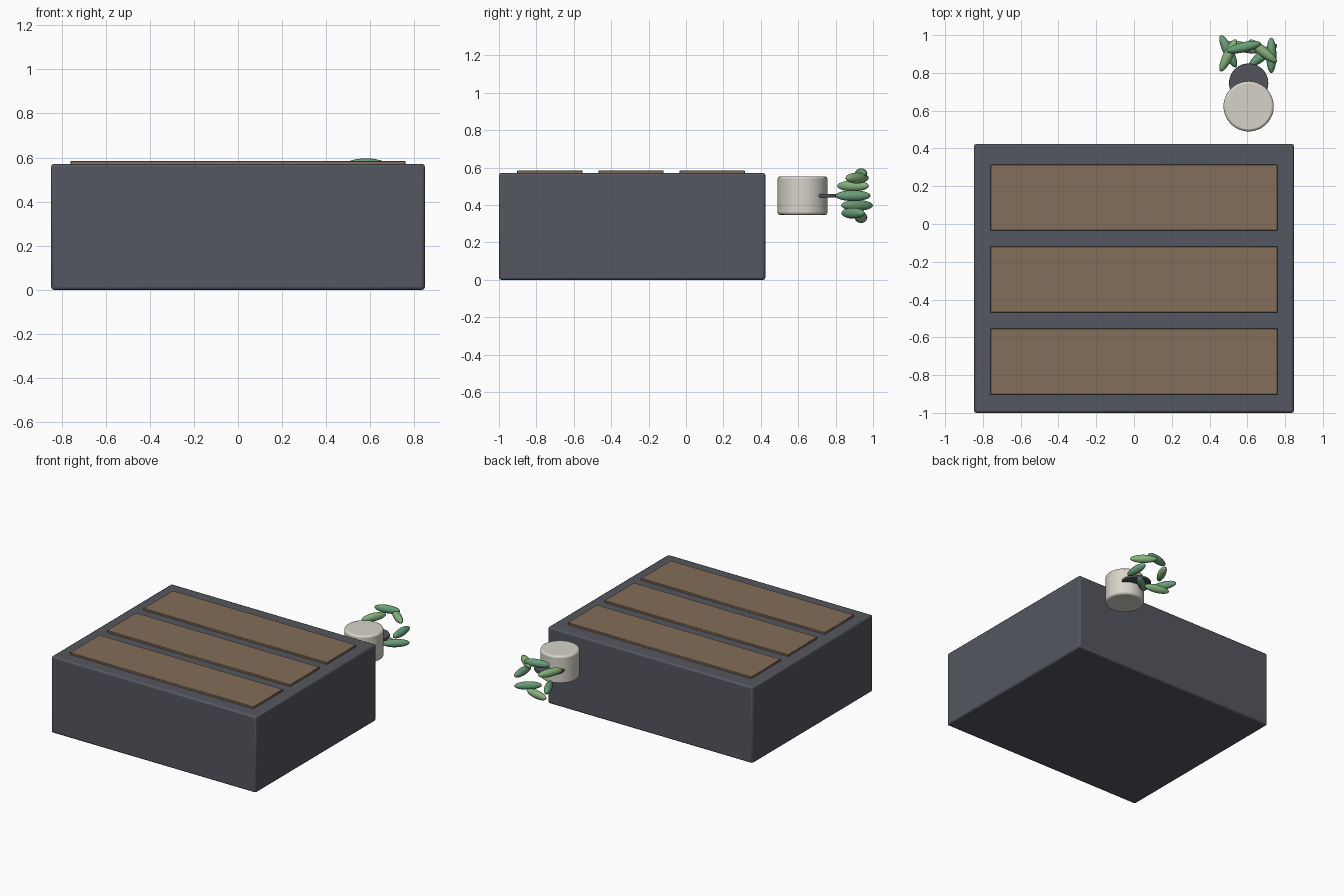
import bpy, math

if "Cube" in bpy.data.objects:
    bpy.data.objects.remove(bpy.data.objects["Cube"])


def material(name, rgb):
    m = bpy.data.materials.new(name)
    m.diffuse_color = (*rgb, 1)
    m.use_nodes = True
    m.node_tree.nodes["Principled BSDF"].inputs["Base Color"].default_value = m.diffuse_color
    return m


DARK = material("charcoal", (0.09, 0.095, 0.115))
WOOD = material("wood", (0.23, 0.155, 0.10))
CERAMIC = material("ceramic", (0.68, 0.65, 0.58))
SOIL = material("soil", (0.085, 0.09, 0.105))
GREENS = [material("leaf_green", (0.14, 0.34, 0.19)),
          material("leaf_light", (0.24, 0.45, 0.20))]


def finish(name, mat, bevel=0.0, segments=2):
    ob = bpy.context.object
    ob.name = name
    ob.data.materials.append(mat)
    bpy.ops.object.transform_apply(location=False, rotation=False, scale=True)
    if bevel:
        mod = ob.modifiers.new("bevel", "BEVEL")
        mod.width = bevel
        mod.segments = segments
        mod.limit_method = 'ANGLE'
    bpy.ops.object.shade_smooth_by_angle(angle=math.radians(35))
    return ob


def box(name, lo, hi, mat, bevel, segments=2):
    centre = [(a + b) / 2 for a, b in zip(lo, hi)]
    bpy.ops.mesh.primitive_cube_add(size=1, location=centre)
    bpy.context.object.scale = [b - a for a, b in zip(lo, hi)]
    return finish(name, mat, bevel, segments)


def disc(name, centre, radius, depth, mat, bevel):
    bpy.ops.mesh.primitive_cylinder_add(vertices=48, radius=radius, depth=depth,
                                        location=centre)
    return finish(name, mat, bevel)


# Main body
box("body", (-0.847, -1.0, 0), (0.847, 0.424, 0.571), DARK, 0.012)

# Three wooden panels on the top
for i in range(3):
    y = -0.728 + 0.434 * i
    box(f"top_panel_{i + 1}", (-0.76, y - 0.175, 0.562), (0.76, y + 0.175, 0.585),
        WOOD, 0.003, 1)

# Plant pot behind the body, with its soil disc
PX, PZ = 0.607, 0.450
disc("plant_pot", (PX, 0.623, PZ), 0.133, 0.206, CERAMIC, 0.012)
disc("pot_soil", (PX, 0.746, PZ), 0.104, 0.018, SOIL, 0.002)

# Ring of seven leaves, each turned by its ring angle
for i in range(7):
    a = 2 * math.pi * i / 7
    loc = (PX + 0.12 * math.cos(a), 0.893 + 0.0215 * (i % 3), PZ + 0.12 * math.sin(a))
    bpy.ops.mesh.primitive_uv_sphere_add(segments=24, ring_count=12, radius=1,
                                         location=loc, rotation=(0, 0, a))
    bpy.context.object.scale = (0.027, 0.094, 0.029)
    ob = finish(f"leaf_{i + 1}", GREENS[i % 2])
    bpy.ops.object.shade_smooth()
